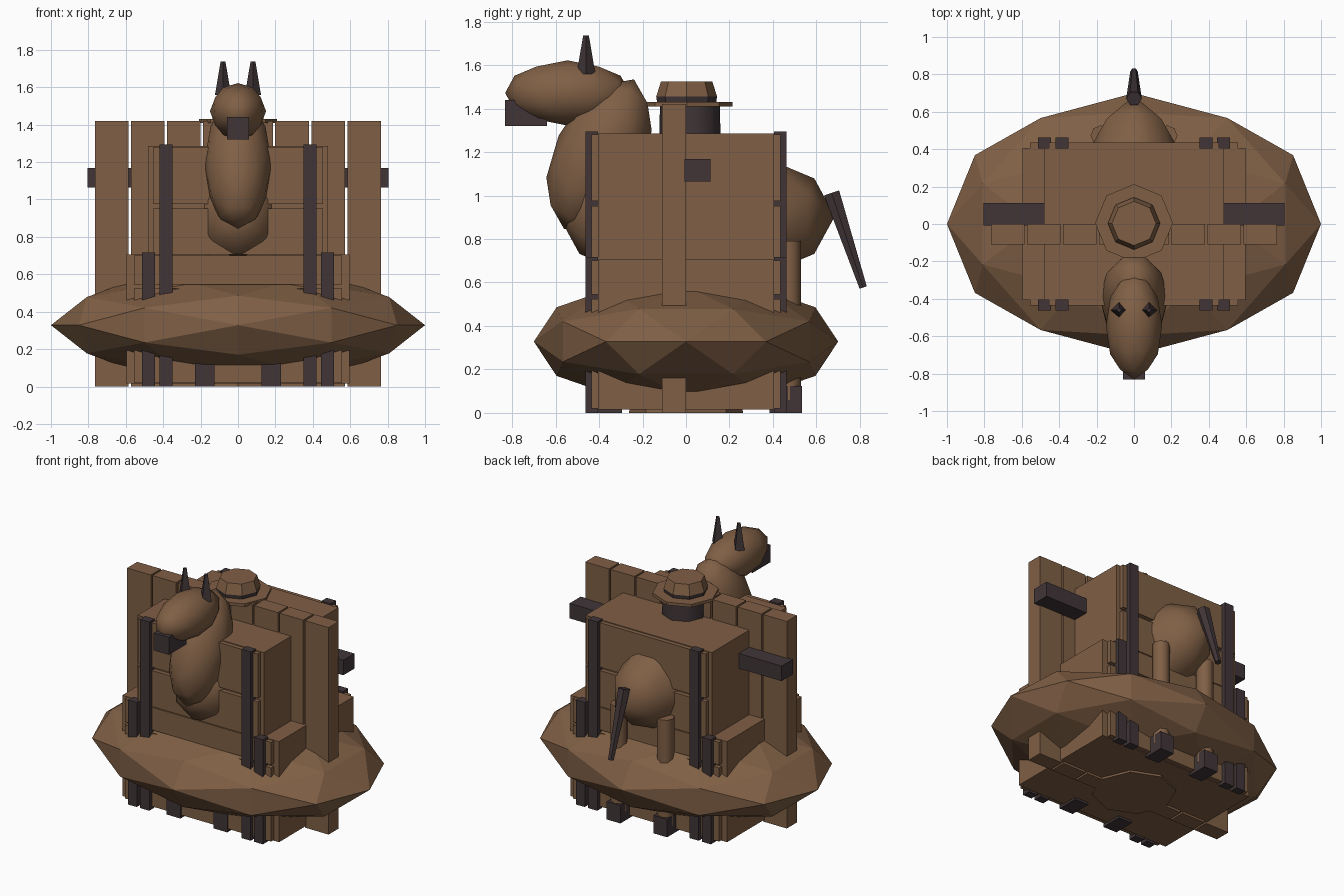
import bpy, bmesh
from math import radians
from mathutils import Vector, Quaternion

cube = bpy.data.objects.get("Cube")
if cube:
    bpy.data.objects.remove(cube, do_unlink=True)


def material(name, rgb):
    m = bpy.data.materials.new(name)
    m.use_nodes = True
    m.diffuse_color = (*rgb, 1)
    m.node_tree.nodes["Principled BSDF"].inputs["Base Color"].default_value = (*rgb, 1)
    return m


BROWN = material("wood_brown", (0.216, 0.116, 0.06))
DARK = material("dark_umber", (0.052, 0.036, 0.039))


def finish(bm, name, mat, loc=(0, 0, 0), smooth=None):
    me = bpy.data.meshes.new(name)
    bmesh.ops.recalc_face_normals(bm, faces=bm.faces)
    bm.to_mesh(me)
    bm.free()
    me.materials.append(mat)
    ob = bpy.data.objects.new(name, me)
    ob.location = loc
    bpy.context.collection.objects.link(ob)
    if smooth:
        bpy.ops.object.select_all(action="DESELECT")
        ob.select_set(True)
        bpy.context.view_layer.objects.active = ob
        bpy.ops.object.shade_smooth_by_angle(angle=radians(smooth))
    return ob


def box(name, mat, x, y, z):
    """Box from (min, max) ranges."""
    bm = bmesh.new()
    bmesh.ops.create_cube(bm, size=1)
    for v in bm.verts:
        v.co = [r[0] + (c + 0.5) * (r[1] - r[0]) for r, c in zip((x, y, z), v.co)]
    return finish(bm, name, mat)


def ball(name, mat, loc, radii, tilt=0, smooth=80):
    """Once-subdivided icosahedron, stretched, then tilted about x."""
    g = (1 + 5 ** 0.5) / 2
    n = (1 + g * g) ** 0.5
    seeds = [(g / n, 1 / n, 0), (1, 0, 0), (1 / 2, g / 2, 1 / (2 * g))]
    points = set()
    for s in seeds:
        for k in range(3):
            for i in range(8):
                signs = [1 - 2 * (i >> b & 1) for b in range(3)]
                points.add(tuple(s[(j + k) % 3] * signs[j] + 0.0 for j in range(3)))
    bm = bmesh.new()
    for p in sorted(points):
        bm.verts.new(p)
    bmesh.ops.convex_hull(bm, input=bm.verts)
    for v in bm.verts:
        v.co = [c * r for c, r in zip(v.co, radii)]
    ob = finish(bm, name, mat, loc, smooth)
    ob.rotation_euler.x = radians(tilt)
    return ob


def cone(name, mat, start, end, r1, r2, sides, smooth=None, spin=0):
    """Tapered prism between two points."""
    a, b = Vector(start), Vector(end)
    bm = bmesh.new()
    bmesh.ops.create_cone(bm, cap_ends=True, segments=sides, radius1=r1,
                          radius2=r2, depth=(b - a).length)
    ob = finish(bm, name, mat, (a + b) / 2, smooth)
    ob.rotation_mode = "QUATERNION"
    aim = Vector((0, 0, 1)).rotation_difference(b - a)
    ob.rotation_quaternion = aim @ Quaternion((0, 0, 1), radians(spin))
    return ob


# Faceted mound around the base
ball("mound", BROWN, (0, 0, 0.328), (1, 0.7, 0.3), smooth=None)

# Stepped wooden tower
box("lower_block", BROWN, (-0.595, 0.595), (-0.405, 0.405), (0.015, 0.705))
box("upper_block", BROWN, (-0.48, 0.48), (-0.405, 0.405), (0.5, 1.285))

# Cladding boards and dark posts on front and back
boards = [(0.555, 0.02, 0.525), (0.555, 0.545, 0.7), (0.455, 0.705, 0.952), (0.455, 0.975, 1.28)]
for side, s in (("front", -1), ("back", 1)):
    for i, (w, z0, z1) in enumerate(boards):
        box(f"{side}_board_{i}", BROWN, (-w, w), sorted((s * 0.4, s * 0.435)), (z0, z1))
    for m in (-1, 1):
        depth = sorted((s * 0.405, s * 0.462))
        box(f"{side}_tall_post", DARK, sorted((m * 0.35, m * 0.42)), depth, (0, 1.295))
        box(f"{side}_short_post", DARK, sorted((m * 0.445, m * 0.512)), depth, (0, 0.717))

# Row of upright planks and the crossbar behind them
for i in range(8):
    x = -0.675 + i * 0.1928
    box(f"fence_plank_{i}", BROWN, (x - 0.09, x + 0.09), (-0.11, 0), (0, 1.42))
box("crossbar", DARK, (-0.805, 0.805), (-0.008, 0.113), (1.065, 1.168))

# Rider: robe, head and hat
cone("rider_robe", BROWN, (0, 0, 0), (0, 0, 1.15), 0.262, 0.14, 8)
cone("rider_head", DARK, (0, 0.018, 1.2), (0, 0.018, 1.415), 0.142, 0.138, 8, 50)
cone("hat_brim", BROWN, (0, 0.005, 1.41), (0, 0.005, 1.43), 0.208, 0.208, 8)
cone("hat_band", DARK, (0, 0.003, 1.43), (0, 0.003, 1.455), 0.136, 0.14, 8)
cone("hat_crown", BROWN, (0, 0.003, 1.455), (0, 0.003, 1.525), 0.14, 0.118, 8)

# Horse
ball("horse_body", BROWN, (0, 0.05, 0.905), (0.29, 0.635, 0.33))
ball("horse_neck", BROWN, (0, -0.4, 1.19), (0.182, 0.205, 0.38), -25)
ball("horse_head", BROWN, (0, -0.545, 1.472), (0.15, 0.287, 0.15))
box("muzzle", DARK, (-0.058, 0.058), (-0.832, -0.64), (1.32, 1.44))
for m in (-1, 1):
    cone("ear", DARK, (m * 0.08, -0.46, 1.56), (m * 0.08, -0.46, 1.737), 0.043, 0.013, 4)
    for y, hy in ((0.473, 0.458), (-0.36, -0.37)):
        cone("horse_leg", BROWN, (m * 0.177, y, 0.06), (m * 0.177, y, 0.79), 0.055, 0.055, 8, 50)
        box("hoof", DARK, sorted((m * 0.125, m * 0.23)), (hy - 0.075, hy + 0.075), (0, 0.123))
cone("tail", DARK, (0, 0.67, 1.012), (0, 0.815, 0.577), 0.042, 0.02, 6, spin=90)
